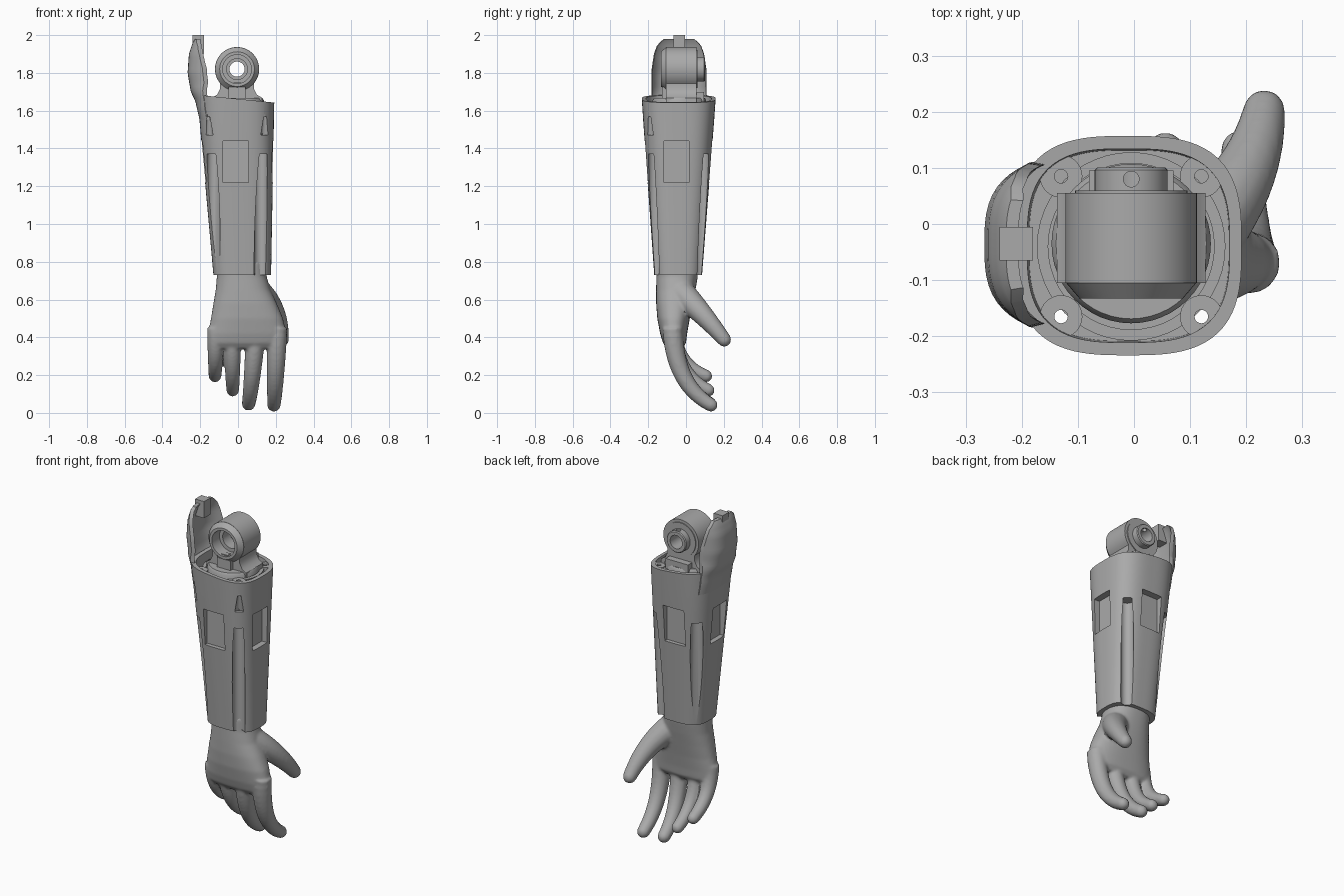
import bpy, bmesh
from math import sin, cos, pi, radians
from mathutils import Vector

if "Cube" in bpy.data.objects:
    bpy.data.objects.remove(bpy.data.objects["Cube"], do_unlink=True)

grey = bpy.data.materials.new("plain grey")
grey.use_nodes = True
grey.diffuse_color = (0.4, 0.4, 0.4, 1)
grey.node_tree.nodes["Principled BSDF"].inputs["Base Color"].default_value = (0.4, 0.4, 0.4, 1)
parts = []


def finish(name, bm, cutter=False):
    bmesh.ops.recalc_face_normals(bm, faces=bm.faces)
    me = bpy.data.meshes.new(name)
    bm.to_mesh(me)
    bm.free()
    me.materials.append(grey)
    ob = bpy.data.objects.new(name, me)
    bpy.context.collection.objects.link(ob)
    if cutter:
        ob.hide_render = True
    else:
        parts.append(ob)
    return ob


def add_loft(bm, rings, loop=False):
    """Skin a row of closed rings; cap the ends unless the row loops."""
    rows = [[bm.verts.new(p) for p in r] for r in rings]
    n = len(rows[0])
    pairs = list(zip(rows, rows[1:])) + ([(rows[-1], rows[0])] if loop else [])
    for a, b in pairs:
        for i in range(n):
            j = (i + 1) % n
            bm.faces.new((a[i], a[j], b[j], b[i]))
    if not loop:
        bm.faces.new(rows[0][::-1])
        bm.faces.new(rows[-1])


def loft(name, rings, loop=False, cutter=False):
    bm = bmesh.new()
    add_loft(bm, rings, loop)
    return finish(name, bm, cutter)


def circle(c, axis, r, n):
    q = Vector(axis).to_track_quat('Z', 'Y')
    return [Vector(c) + q @ Vector((r * cos(2 * pi * i / n), r * sin(2 * pi * i / n), 0)) for i in range(n)]


def lathe(name, base, axis, profile, loop=False, cutter=False, n=48):
    """Turn (height, radius) pairs about an axis through base."""
    rings = [circle(Vector(base) + Vector(axis) * h, axis, r, n) for h, r in profile]
    return loft(name, rings, loop, cutter)


def box(name, x, y, z, cutter=False):
    rings = [[(x[0], y[0], h), (x[1], y[0], h), (x[1], y[1], h), (x[0], y[1], h)] for h in z]
    return loft(name, rings, cutter=cutter)


def apply(ob, mod):
    bpy.context.view_layer.objects.active = ob
    bpy.ops.object.modifier_apply(modifier=mod.name)


def cut(ob, cutters):
    for c in cutters:
        m = ob.modifiers.new("cut", 'BOOLEAN')
        m.operation, m.solver, m.object = 'DIFFERENCE', 'EXACT', c
        apply(ob, m)


def table(z, rows):
    """Linear interpolation in rows of (z, value)."""
    for (z0, a), (z1, b) in zip(rows, rows[1:]):
        if z <= z1:
            return a + (b - a) * (z - z0) / (z1 - z0)
    return rows[-1][1]


def oval(x0, x1, y0, y1, z, power, n=96):
    """Rounded-square ring; z may be a function of x."""
    out = []
    for i in range(n):
        c, s = cos(2 * pi * i / n), sin(2 * pi * i / n)
        k = (abs(c) ** power + abs(s) ** power) ** (-1 / power)
        x = (x0 + x1) / 2 + (x1 - x0) / 2 * c * k
        y = (y0 + y1) / 2 + (y1 - y0) / 2 * s * k
        out.append((x, y, z(x) if callable(z) else z))
    return out


# Forearm shell: tapered rounded-square sleeve with a sloping rim
Z0, Z1 = 0.73, 1.65


def sleeve(t, z, inset=0.0):
    return oval(-0.13 - 0.083 * t + inset, 0.175 + 0.017 * t - inset,
                -0.168 - 0.066 * t + inset, 0.085 + 0.072 * t - inset, z, 3)


rings = [sleeve(i / 8, Z0 + (Z1 - Z0) * i / 8) for i in range(8)]
rings.append(sleeve(1, lambda x: 1.662 - 0.1 * x))
shell = loft("forearm_shell", rings)

bolts = [(x, y) for x in (-0.13, 0.12) for y in (-0.165, 0.085)]
holes = [lathe("bolt_hole", (x, y, 1.3 if y < 0 else 1.6), (0, 0, 1), [(0, 0.012), (0.5, 0.012)],
               cutter=True, n=24) for x, y in bolts]
cutters = [loft("rim_pocket", [sleeve(0.95, 1.59, 0.022), sleeve(1, 1.8, 0.018)], cutter=True)]
for x, y in bolts:
    cutters.append(lathe("corner_groove", (x, y, 0.6), (0, 0, 1), [(0, 0.035), (0.77, 0.035)], cutter=True, n=32))
for x in (-0.155, 0.143):
    cutters.append(lathe("corner_notch", (x, -0.192, 1.47), (0, 0, 1), [(0, 0.025), (0.11, 0.008)], cutter=True, n=24))
WZ = (1.22, 1.44)
cutters += [
    box("front_window", (-0.08, 0.055), (-0.4, -0.178), WZ, True),
    box("back_window", (-0.08, 0.055), (0.1, 0.4), WZ, True),
    box("left_window", (0.148, 0.4), (-0.117, 0.015), WZ, True),
    box("right_window", (-0.4, -0.145), (-0.117, 0.015), WZ, True),
]
cut(shell, cutters + holes)

# Elbow guard: curved paddle rising from the right side of the rim
REACH = [(1.55, 0.203), (1.65, 0.226), (1.7, 0.25), (1.8, 0.267), (1.9, 0.26), (1.96, 0.24), (1.98, 0.228)]
WIDTH = [(1.55, 0.15), (1.72, 0.146), (1.82, 0.145), (1.9, 0.133), (1.95, 0.115), (1.98, 0.08)]
DEPTH = [(1.55, 0.194), (1.62, 0.19), (1.75, 0.167), (1.98, 0.167)]
rings = []
for i in range(23):
    z = 1.55 + 0.43 * i / 22
    w, d, a = table(z, WIDTH), table(z, DEPTH), table(z, REACH)
    arc = []
    for k in range(25):
        v = w * sin(pi / 2 * (k / 12 - 1))
        arc.append((-a * (1 - abs(v / d) ** 3) ** (1 / 3), v - 0.037, z))
    rings.append(arc + [(x + 0.022, y * 0.97, z) for x, y, z in arc[::-1]])
loft("elbow_guard", rings)
box("guard_tab", (-0.24, -0.18), (-0.065, -0.005), (1.9, 2.0))

# Mounting ring with four bolt lugs
UP, BACK = (0, 0, 1), (0, 1, 0)
ring = lathe("mounting_ring", (-0.005, -0.04, 0), UP,
             [(1.57, 0.148), (1.57, 0.168), (1.64, 0.168), (1.64, 0.148)], loop=True)
for x, y in bolts:
    lug = lathe("bolt_lug", (x, y, 0), UP, [(1.57, 0.038), (1.644, 0.038)], n=32)
    cut(lug, holes)
lathe("joint_foot", (-0.005, -0.035, 0), UP, [(1.57, 0.142), (1.655, 0.142), (1.668, 0.134)])

# Elbow joint: round housing on a flared neck, with a bored hub
CX, CZ = -0.005, 1.82
arc = [(0.117 * cos(radians(a)), 0.117 * sin(radians(a)) + CZ) for a in range(-40, 91, 5)]
half = [(0.132, 1.6), (0.132, 1.668), (0.105, 1.685), (0.09, 1.715)] + arc
outline = half + [(-x, z) for x, z in half[-2::-1]]
housing = loft("joint_housing", [[(x + CX, y, z) for x, z in outline] for y in (-0.105, 0.055)])
chamfer = lathe("housing_chamfer", (CX, 0, CZ), BACK, [(-0.133, 0.092), (-0.105, 0.116), (-0.09, 0.116)])
washer = lathe("hub_washer", (CX, 0, CZ), BACK, [(0.04, 0.1), (0.06, 0.1)])
hub = lathe("hub", (CX, 0, CZ), BACK, [(0.03, 0.065), (0.096, 0.065), (0.101, 0.06)])
bore = lathe("bore", (CX, 0, CZ), BACK,
             [(-0.3, 0.076), (-0.06, 0.076), (-0.06, 0.055), (0.01, 0.055), (0.01, 0.04), (0.3, 0.04)], cutter=True)
for ob in (housing, chamfer, washer, hub):
    cut(ob, [bore])
screw = lathe("set_screw_hole", (CX, 0.08, 1.84), UP, [(0, 0.014), (0.2, 0.014)], cutter=True, n=24)
cut(hub, [screw])
box("connector", (-0.05, 0.04), (-0.128, -0.09), (1.66, 1.725))
box("connector_stem", (-0.025, 0.015), (-0.12, -0.09), (1.72, 1.75))
box("back_stop", (-0.08, 0.07), (0.04, 0.095), (1.6, 1.7))


# Hand: palm, four curled fingers and a thumb merged into one smooth skin
def add_finger(bm, p0, p1, p2, r0, r1, steps=14):
    p0, p1, p2 = Vector(p0), Vector(p1), Vector(p2)
    rings = []
    for i in range(steps + 1):
        t = i / steps
        p = p0 * (1 - t) ** 2 + p1 * 2 * t * (1 - t) + p2 * t * t
        d = ((p1 - p0) * (1 - t) + (p2 - p1) * t).normalized()
        rings.append(circle(p, d, r0 + (r1 - r0) * t, 16))
    for a in (25, 50, 70, 82):
        rings.append(circle(p2 + d * r1 * sin(radians(a)), d, r1 * cos(radians(a)), 16))
    add_loft(bm, rings)


bm = bmesh.new()
palm = [(-0.112, 0.148, -0.157, 0.062, 0.8), (-0.112, 0.152, -0.157, 0.062, 0.72),
        (-0.118, 0.172, -0.158, 0.05, 0.65), (-0.13, 0.205, -0.158, 0.036, 0.58),
        (-0.143, 0.238, -0.152, 0.02, 0.5), (-0.158, 0.256, -0.137, 0.006, 0.42),
        (-0.158, 0.255, -0.122, 0, 0.37), (-0.13, 0.22, -0.1, -0.02, 0.34)]
add_loft(bm, [oval(*row, 2.4, 48) for row in palm])
for x0, x1, y1, z1, r0, r1 in [(-0.117, -0.122, 0.105, 0.195, 0.047, 0.034),
                               (-0.03, -0.028, 0.118, 0.12, 0.049, 0.034),
                               (0.095, 0.056, 0.128, 0.047, 0.054, 0.036),
                               (0.207, 0.19, 0.132, 0.042, 0.056, 0.036)]:
    add_finger(bm, (x0, -0.07, 0.45), ((x0 + x1) / 2, -0.062, z1 * 0.7 + 0.12), (x1, y1, z1), r0, r1)
add_finger(bm, (0.1, -0.035, 0.64), (0.215, 0.07, 0.55), (0.232, 0.202, 0.388), 0.078, 0.038)
hand = finish("hand", bm)
m = hand.modifiers.new("skin", 'REMESH')
m.mode, m.voxel_size = 'VOXEL', 0.008
apply(hand, m)
m = hand.modifiers.new("soften", 'SMOOTH')
m.factor, m.iterations = 0.5, 6
apply(hand, m)

# Remove the cutters and smooth the curved faces
for ob in [o for o in bpy.context.collection.objects if o.type == 'MESH' and o.hide_render]:
    bpy.data.objects.remove(ob, do_unlink=True)
bpy.ops.object.select_all(action='DESELECT')
for ob in parts:
    ob.select_set(True)
bpy.context.view_layer.objects.active = shell
bpy.ops.object.shade_smooth_by_angle(angle=radians(32))
